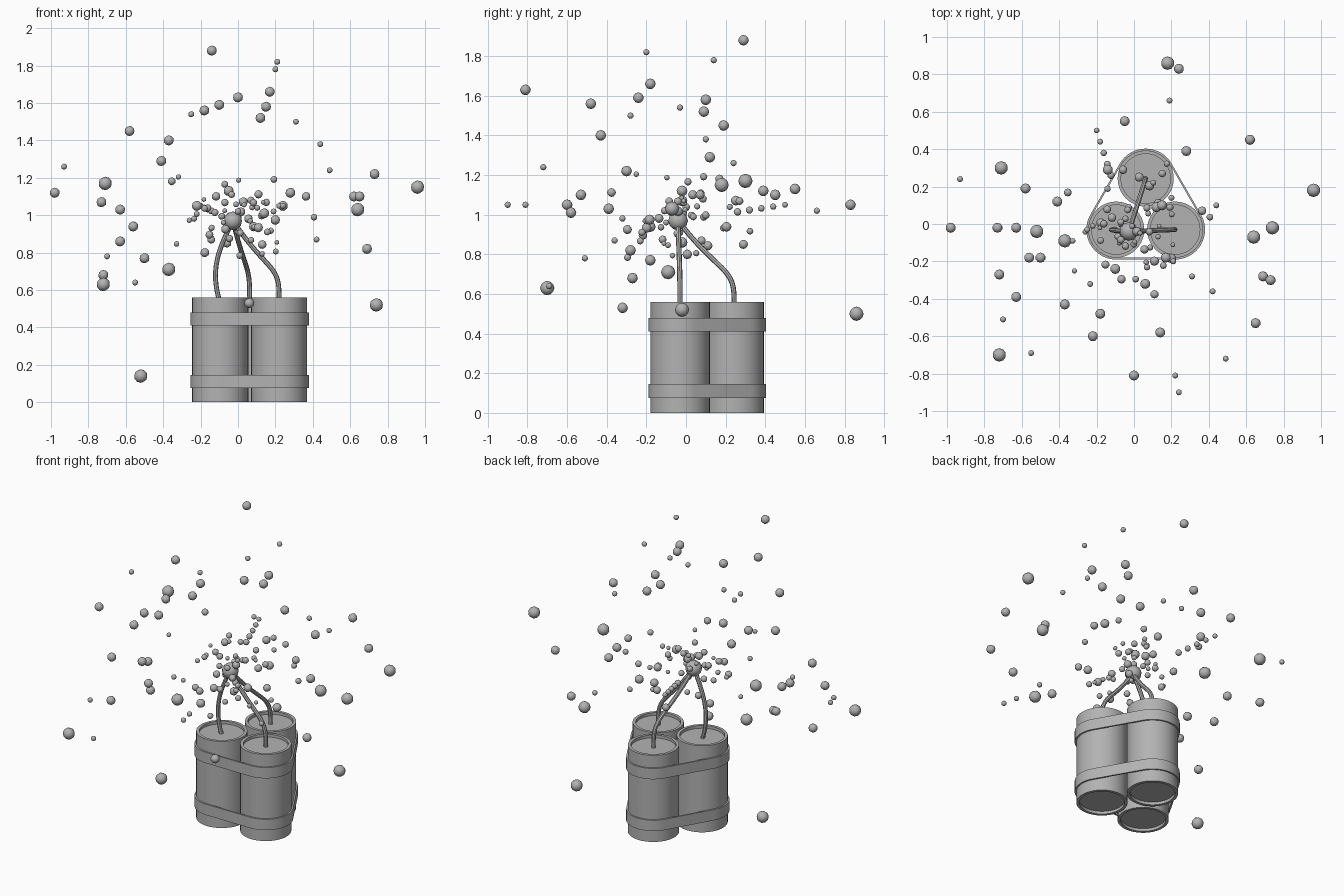
import bpy, bmesh, math, random
from mathutils import Vector, Matrix

cube = bpy.data.objects.get("Cube")
if cube:
    bpy.data.objects.remove(cube, do_unlink=True)

grey = bpy.data.materials.new("plain grey")
grey.use_nodes = True
grey.diffuse_color = (0.45, 0.45, 0.45, 1)
grey.node_tree.nodes["Principled BSDF"].inputs["Base Color"].default_value = grey.diffuse_color

RADIUS, HEIGHT = 0.15, 0.56
CENTRES = [Vector((-0.095, -0.03)), Vector((0.22, -0.03)), Vector((0.0625, 0.243))]
NAMES = ["right", "left", "back"]
TIP = Vector((-0.027, -0.04, 0.97))


def add_object(name, mesh):
    obj = bpy.data.objects.new(name, mesh)
    bpy.context.collection.objects.link(obj)
    mesh.materials.clear()
    mesh.materials.append(grey)
    bpy.ops.object.select_all(action="DESELECT")
    obj.select_set(True)
    bpy.context.view_layer.objects.active = obj
    bpy.ops.object.shade_smooth_by_angle(angle=math.radians(35))
    return obj


def finish(name, bm):
    bmesh.ops.recalc_face_normals(bm, faces=bm.faces)
    mesh = bpy.data.meshes.new(name)
    bm.to_mesh(mesh)
    bm.free()
    return add_object(name, mesh)


# Stick: turned profile with a recessed disc at both ends
def stick(name, centre):
    rim, recess = RADIUS - 0.018, 0.018
    half = [(0, recess), (rim, recess), (rim, 0), (RADIUS, 0)]
    profile = half + [(r, HEIGHT - z) for r, z in reversed(half)]
    bm = bmesh.new()
    verts = [bm.verts.new((centre.x + r, centre.y, z)) for r, z in profile]
    edges = [bm.edges.new(pair) for pair in zip(verts, verts[1:])]
    bmesh.ops.spin(bm, geom=verts + edges, cent=(*centre, 0), axis=(0, 0, 1),
                   angle=math.tau, steps=40, use_duplicate=False)
    bmesh.ops.remove_doubles(bm, verts=bm.verts, dist=0.0001)
    finish(name, bm)


# Strap: closed band pulled tight around all the sticks
def outline(radius, steps=16):
    points = []
    for i, centre in enumerate(CENTRES):
        before = centre - CENTRES[i - 1]
        after = CENTRES[(i + 1) % len(CENTRES)] - centre
        start = math.atan2(before.y, before.x) - math.pi / 2
        turn = (math.atan2(after.y, after.x) - math.pi / 2 - start) % math.tau
        for s in range(steps + 1):
            a = start + turn * s / steps
            points.append(centre + radius * Vector((math.cos(a), math.sin(a))))
    return points


def strap(name, low, high):
    bm = bmesh.new()
    rings = [[bm.verts.new((p.x, p.y, z)) for p in outline(RADIUS + gap)]
             for gap, z in ((0, low), (0.01, low), (0.01, high), (0, high))]
    for k, ring in enumerate(rings):
        nxt = rings[(k + 1) % len(rings)]
        for i in range(len(ring)):
            j = (i + 1) % len(ring)
            bm.faces.new((ring[i], ring[j], nxt[j], nxt[i]))
    finish(name, bm)


# Fuse: thin round tube along a smooth path
def fuse(name, points):
    curve = bpy.data.curves.new(name, "CURVE")
    curve.dimensions = "3D"
    curve.bevel_depth = 0.013
    curve.bevel_resolution = 2
    curve.use_fill_caps = True
    spline = curve.splines.new("NURBS")
    spline.points.add(len(points) - 1)
    for point, co in zip(spline.points, points):
        point.co = (*co, 1)
    spline.use_endpoint_u = True
    spline.order_u = 4
    spline.resolution_u = 8
    helper = bpy.data.objects.new(name + "_path", curve)
    bpy.context.collection.objects.link(helper)
    bpy.context.view_layer.update()
    mesh = bpy.data.meshes.new_from_object(
        helper.evaluated_get(bpy.context.evaluated_depsgraph_get()))
    bpy.data.objects.remove(helper, do_unlink=True)
    add_object(name, mesh)


# Sparks: small balls gathered in one mesh
def sparks(name, balls):
    bm = bmesh.new()
    for position, radius in balls:
        bmesh.ops.create_icosphere(bm, subdivisions=2, radius=radius,
                                   matrix=Matrix.Translation(position))
    finish(name, bm)


for name, centre in zip(NAMES, CENTRES):
    stick(name + "_stick", centre)
strap("lower_strap", 0.075, 0.145)
strap("upper_strap", 0.41, 0.48)

for name, centre in zip(NAMES, CENTRES):
    base = [(*centre, z) for z in (0.53, 0.62, 0.7)]
    if name == "right":
        path = [base[0], (-0.15, -0.03, 0.7), (-0.11, -0.035, 0.81), TIP]
    else:
        middle = centre.to_3d().lerp(TIP, 0.6)
        middle.z = 0.82
        path = base + [middle, TIP]
    fuse(name + "_fuse", path)

sparks("burning_tip", [(TIP, 0.05)])

# Far sparks, by size
large = [(-0.71, 0.3, 1.17), (-0.72, -0.7, 0.63), (-0.37, -0.09, 0.71),
         (-0.52, -0.04, 0.14), (0.74, -0.02, 0.52), (0.64, -0.07, 1.03),
         (0.96, 0.18, 1.15), (0.18, 0.86, 0.5)]
medium = [(-0.14, 0.29, 1.88), (0.17, -0.18, 1.66), (0, -0.81, 1.63),
          (-0.18, -0.48, 1.56), (-0.1, -0.24, 1.59), (0.15, 0.1, 1.58),
          (0.12, 0.09, 1.52), (-0.58, 0.19, 1.45), (-0.37, -0.43, 1.4),
          (-0.41, 0.12, 1.29), (-0.73, -0.02, 1.07), (-0.63, -0.39, 1.03),
          (-0.63, -0.02, 0.86), (-0.56, -0.18, 0.94), (-0.5, -0.18, 0.77),
          (0.69, -0.28, 0.82), (0.62, 0.45, 1.1), (0.65, -0.53, 1.1),
          (0.73, -0.3, 1.22), (0.06, -0.32, 0.53), (0.24, 0.83, 1.05),
          (-0.05, 0.55, 1.13), (-0.22, -0.6, 1.05), (0.14, -0.58, 1.01),
          (0.28, 0.39, 1.12), (-0.72, -0.27, 0.68), (-0.98, -0.02, 1.12)]
small = [(0.21, -0.2, 1.82), (0.2, 0.14, 1.78), (-0.25, -0.03, 1.54),
         (0.44, 0.1, 1.38), (0.31, -0.28, 1.5), (-0.93, 0.24, 1.26),
         (0.49, -0.72, 1.24), (0.42, -0.36, 0.87), (0.19, 0.66, 1.02),
         (0.22, -0.81, 1.05), (0.24, -0.9, 1.05), (-0.55, -0.69, 0.64),
         (-0.7, -0.51, 0.78)]
sparks("far_sparks", [(p, r) for group, r in ((large, 0.036), (medium, 0.027), (small, 0.016))
                      for p in group])

# Near sparks scattered around the burning tip
rng = random.Random(7)
near = []
for _ in range(58):
    direction = Vector([rng.gauss(0, 1) for _ in "xyz"]).normalized()
    direction.z = direction.z * 0.7 + 0.12
    reach = rng.uniform(0.06, 0.46)
    near.append((TIP + direction * reach, rng.uniform(0.012, 0.026)))
sparks("near_sparks", near)

# Trail of small sparks drifting to the back
sparks("spark_trail", [(TIP.lerp(Vector((-0.2, 0.5, 1.05)), t / 9), 0.015 + 0.01 * (1 - t / 9))
                       for t in range(5, 10)])
